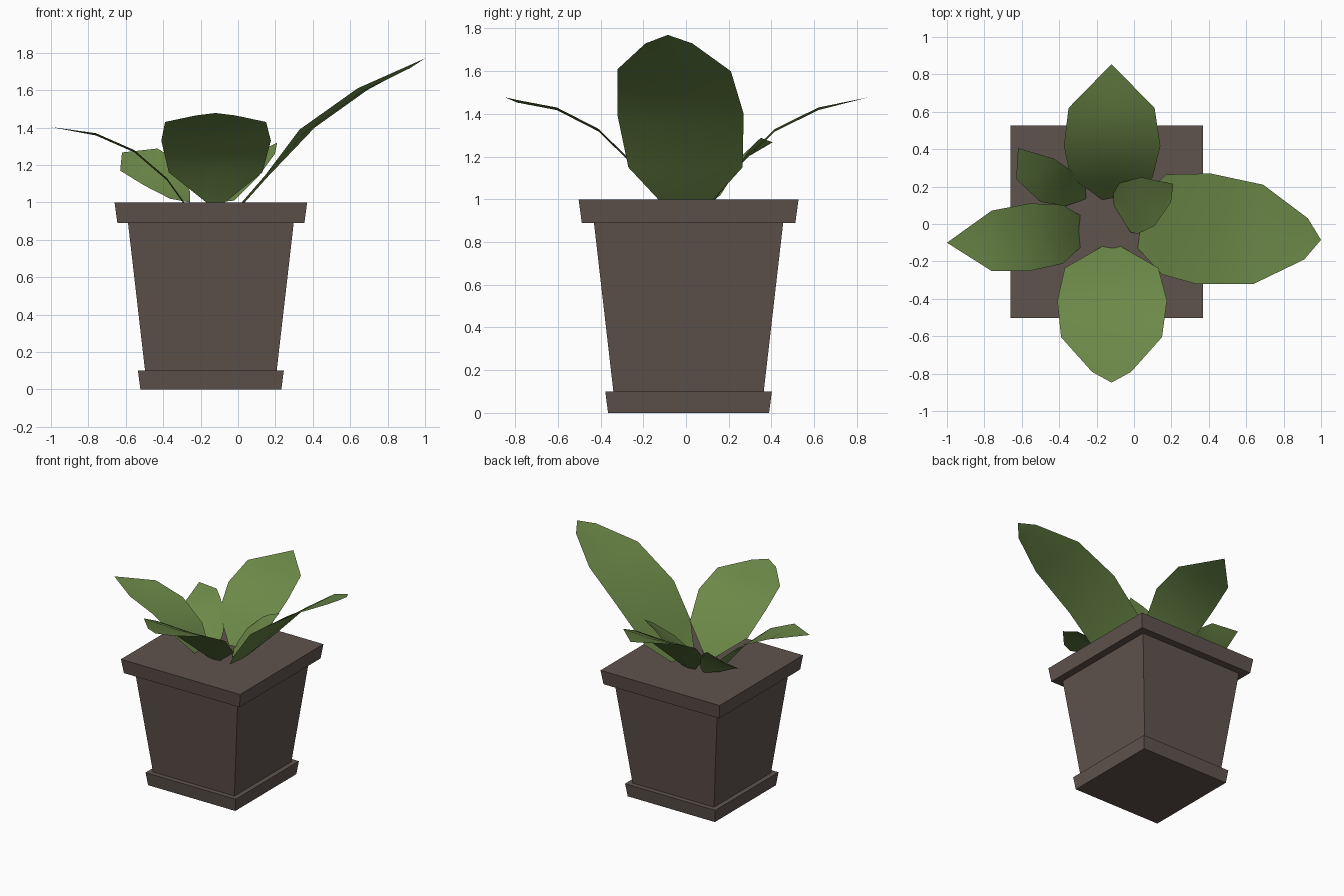
import bpy, bmesh
from mathutils import Vector

if "Cube" in bpy.data.objects:
    bpy.data.objects.remove(bpy.data.objects["Cube"])


def material(name, rgb):
    m = bpy.data.materials.new(name)
    m.diffuse_color = (*rgb, 1)
    m.use_nodes = True
    m.node_tree.nodes["Principled BSDF"].inputs["Base Color"].default_value = m.diffuse_color
    return m


green = material("leaf_green", (0.15, 0.25, 0.065))
brown = material("pot_brown", (0.115, 0.088, 0.076))


def finish(name, bm, mat, smooth=False):
    mesh = bpy.data.meshes.new(name)
    for f in bm.faces:
        f.smooth = smooth
    bm.to_mesh(mesh)
    bm.free()
    mesh.materials.append(mat)
    obj = bpy.data.objects.new(name, mesh)
    bpy.context.collection.objects.link(obj)
    return obj


# Square pot: loft of (half width, height) with plinth, tapered body and rim
CX, CY = -0.145, 0.012
profile = [(0.377, 0), (0.39, 0.1), (0.352, 0.1), (0.443, 0.89), (0.50, 0.89), (0.515, 1.0)]
bm = bmesh.new()
rings = [[bm.verts.new((CX + sx * h, CY + sy * h, z))
          for sx, sy in ((-1, -1), (1, -1), (1, 1), (-1, 1))] for h, z in profile]
for a, b in zip(rings, rings[1:]):
    for i in range(4):
        j = (i + 1) % 4
        bm.faces.new((a[i], a[j], b[j], b[i]))
bm.faces.new(rings[0][::-1])
bm.faces.new(rings[-1])
finish("pot", bm, brown)


def leaf(name, pairs, tip, sag=0.012):
    """Thin leaf sheet from pairs of edge points, a sagging midrib and a tip."""
    bm = bmesh.new()
    rows = []
    for l, r in pairs:
        l, r = Vector(l), Vector(r)
        mid = (l + r) / 2 - Vector((0, 0, sag))
        rows.append([bm.verts.new(p) for p in (l, mid, r)])
    end = bm.verts.new(tip)
    for a, b in zip(rows, rows[1:]):
        for i in (0, 1):
            bm.faces.new((a[i], a[i + 1], b[i + 1], b[i]))
    for i in (0, 1):
        bm.faces.new((rows[-1][i], rows[-1][i + 1], end))
    bm.normal_update()
    if sum(f.normal.z for f in bm.faces) < 0:
        bmesh.ops.reverse_faces(bm, faces=bm.faces[:])
    return finish(name, bm, green, True)


def across(rows, axis):
    """Edge pairs from (x, y, z, half width) rows widened along x or y."""
    d = Vector((1, 0, 0)) if axis == "x" else Vector((0, 1, 0))
    return [(Vector(r[:3]) - d * r[3], Vector(r[:3]) + d * r[3]) for r in rows]


# Four main leaves
leaf("front_leaf", across([(-0.12, -0.12, 1.0, 0.05), (-0.12, -0.235, 1.16, 0.25),
                           (-0.117, -0.41, 1.33, 0.293), (-0.12, -0.605, 1.43, 0.27),
                           (-0.12, -0.79, 1.465, 0.105)], "x"), (-0.12, -0.848, 1.478))
leaf("back_leaf", across([(-0.12, 0.13, 1.0, 0.05), (-0.12, 0.25, 1.17, 0.22),
                          (-0.117, 0.417, 1.33, 0.258), (-0.12, 0.62, 1.43, 0.23)], "x"),
     (-0.12, 0.855, 1.478))
leaf("left_leaf", across([(-0.287, -0.04, 1.0, 0.085), (-0.38, -0.055, 1.13, 0.157),
                          (-0.555, -0.07, 1.28, 0.18), (-0.76, -0.09, 1.37, 0.162)], "y"),
     (-1.0, -0.1, 1.403))
leaf("right_leaf", [((0.02, -0.13, 1.0), (0.03, 0.13, 1.0)),
                    ((0.15, -0.27, 1.15), (0.17, 0.265, 1.15)),
                    ((0.33, -0.32, 1.39), (0.41, 0.27, 1.40)),
                    ((0.64, -0.32, 1.61), (0.69, 0.21, 1.60)),
                    ((0.91, -0.19, 1.73), (0.93, 0.03, 1.73))], (1.0, -0.085, 1.77))

# Two small twisted leaves
leaf("small_left_leaf", [((-0.257, 0.134, 1.0), (-0.257, 0.187, 1.06)),
                         ((-0.364, 0.096, 1.02), (-0.315, 0.27, 1.19)),
                         ((-0.50, 0.118, 1.09), (-0.37, 0.31, 1.25)),
                         ((-0.63, 0.24, 1.17), (-0.43, 0.35, 1.288))], (-0.62, 0.406, 1.267))
leaf("small_right_leaf", [((-0.107, 0.10, 1.0), (-0.112, 0.17, 1.04)),
                          ((-0.02, -0.043, 1.01), (-0.075, 0.22, 1.12)),
                          ((0.02, -0.053, 1.05), (0.037, 0.25, 1.23)),
                          ((0.11, -0.01, 1.14), (0.12, 0.232, 1.28)),
                          ((0.198, 0.118, 1.26), (0.17, 0.223, 1.30))], (0.21, 0.214, 1.32))
